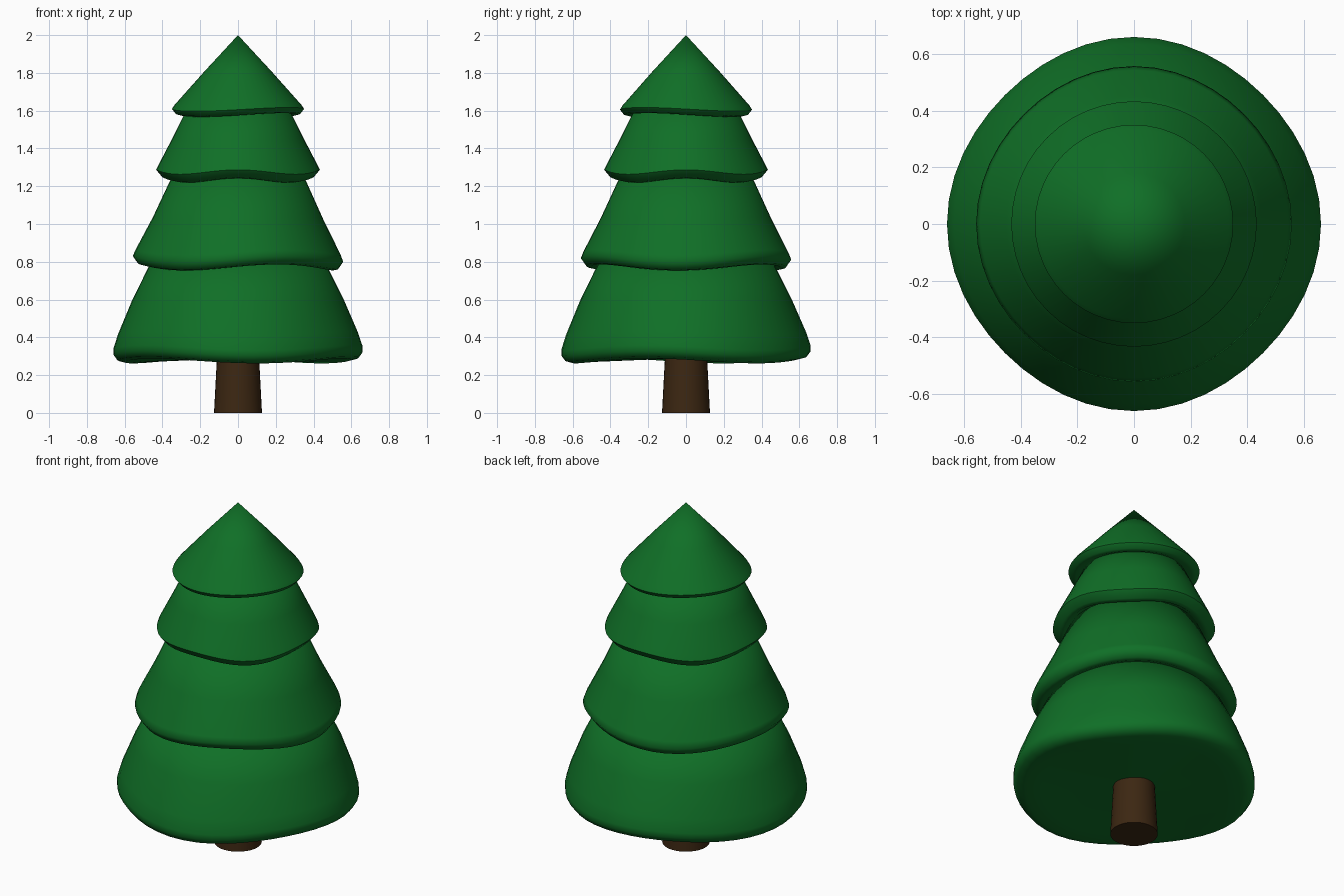
import bpy, bmesh, math

if "Cube" in bpy.data.objects:
    bpy.data.objects.remove(bpy.data.objects["Cube"], do_unlink=True)


def make_material(name, rgb):
    mat = bpy.data.materials.new(name)
    mat.use_nodes = True
    color = (*rgb, 1.0)
    mat.diffuse_color = color
    mat.node_tree.nodes["Principled BSDF"].inputs["Base Color"].default_value = color
    return mat


needle_green = make_material("needle green", (0.005, 0.16, 0.02))
bark_brown = make_material("bark brown", (0.045, 0.02, 0.006))


def lathe(name, profile, mat, segments=48, wave=0.0, lobes=3, low_angle=0.0, swell=0.0, sharp=40):
    """Turn (radius, height, waviness) points around z; the rim dips at low_angle."""
    bm = bmesh.new()
    rings = []
    for radius, height, weight in profile:
        if radius == 0:
            rings.append([bm.verts.new((0, 0, height))])
            continue
        ring = []
        for i in range(segments):
            a = math.tau * i / segments
            dip = wave * weight * math.cos(lobes * (a - math.radians(low_angle)))
            r = radius + swell * weight * math.cos(4 * a)
            ring.append(bm.verts.new((r * math.cos(a), r * math.sin(a), height - dip)))
        rings.append(ring)
    for low, high in zip(rings, rings[1:]):
        for i in range(segments):
            j = (i + 1) % segments
            corners = [low[i % len(low)], low[j % len(low)],
                       high[j % len(high)], high[i % len(high)]]
            bm.faces.new(list(dict.fromkeys(corners)))
    bmesh.ops.recalc_face_normals(bm, faces=bm.faces)
    mesh = bpy.data.meshes.new(name)
    bm.to_mesh(mesh)
    bm.free()
    obj = bpy.data.objects.new(name, mesh)
    bpy.context.collection.objects.link(obj)
    mesh.materials.append(mat)
    bpy.ops.object.select_all(action="DESELECT")
    obj.select_set(True)
    bpy.context.view_layer.objects.active = obj
    bpy.ops.object.shade_smooth_by_angle(angle=math.radians(sharp))
    return obj


# Tapered trunk
lathe("trunk", [(0, 0, 0), (0.127, 0, 0), (0.11, 0.32, 0), (0, 0.32, 0)], bark_brown, 32)

# Bottom tier: broad, rounded skirt
lathe("bottom_branches",
      [(0, 0.29, 0), (0.5, 0.28, 0.8), (0.59, 0.275, 1), (0.63, 0.285, 1), (0.652, 0.315, 1),
       (0.652, 0.345, 1), (0.63, 0.42, 0.7), (0.56, 0.595, 0.2), (0.46, 0.8, 0), (0, 0.84, 0)],
      needle_green, wave=0.013, lobes=3, low_angle=-80, swell=0.008, sharp=60)

# Middle tiers: flared skirts with a wavy, bevelled rim
lathe("lower_middle_branches",
      [(0, 0.83, 0), (0.44, 0.795, 0.8), (0.5, 0.77, 1), (0.525, 0.775, 1), (0.553, 0.815, 1),
       (0.54, 0.85, 0.8), (0.45, 1.03, 0.3), (0.35, 1.25, 0), (0, 1.3, 0)],
      needle_green, wave=0.016, lobes=3, low_angle=-125, swell=0.004, sharp=60)
lathe("upper_middle_branches",
      [(0, 1.3, 0), (0.335, 1.26, 0.8), (0.375, 1.23, 1), (0.4, 1.235, 1), (0.433, 1.275, 1),
       (0.42, 1.305, 0.8), (0.35, 1.445, 0.3), (0.27, 1.61, 0), (0, 1.66, 0)],
      needle_green, wave=0.012, lobes=4, low_angle=45, sharp=60)

# Pointed cap
lathe("top_branches",
      [(0, 1.62, 0), (0.26, 1.595, 0.8), (0.31, 1.577, 1), (0.33, 1.582, 1), (0.35, 1.607, 1),
       (0.335, 1.63, 0.8), (0.18, 1.805, 0.2), (0, 2, 0)],
      needle_green, wave=0.01, lobes=2, low_angle=50, sharp=60)
